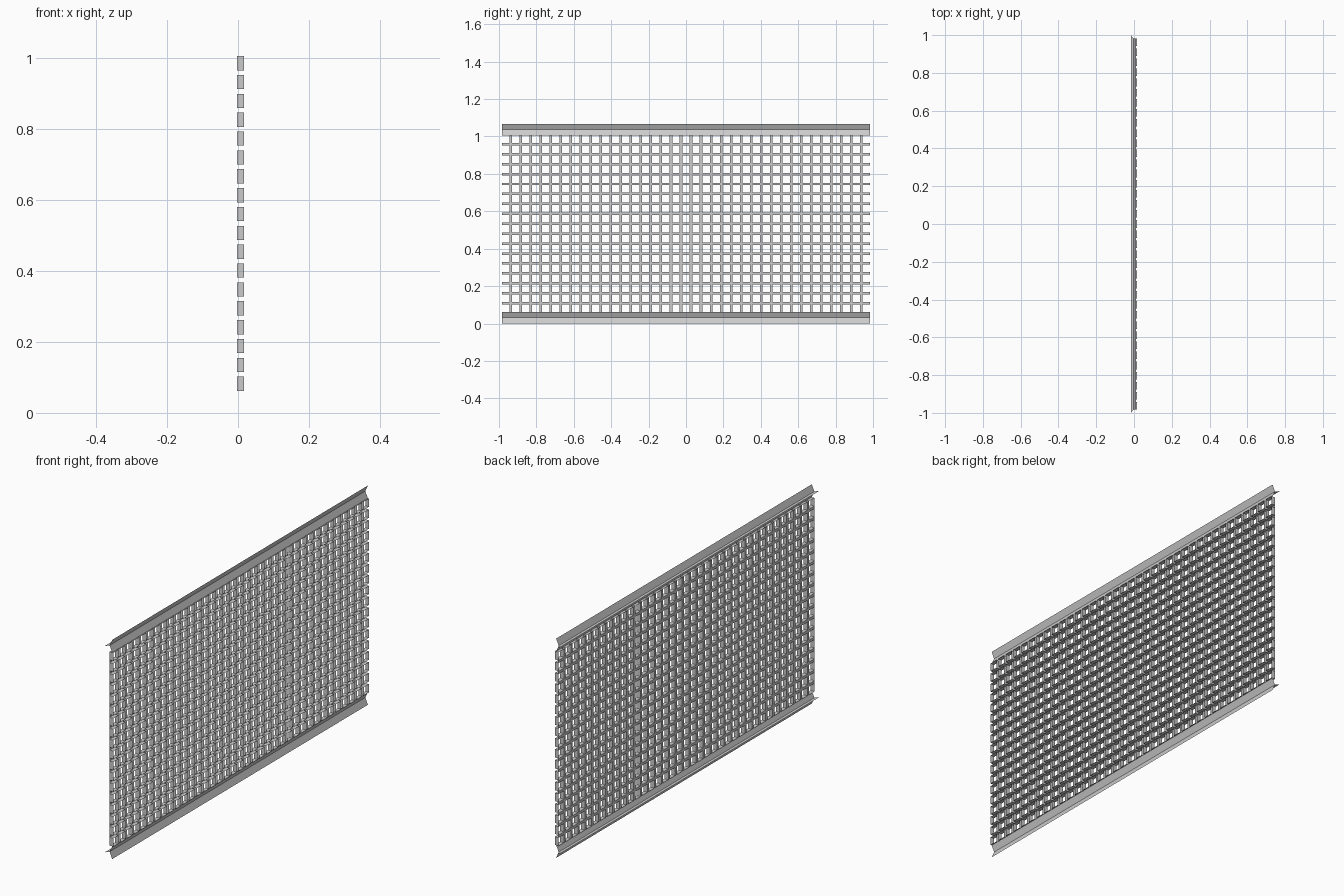
import bpy
import bmesh

cube = bpy.data.objects.get("Cube")
if cube:
    bpy.data.objects.remove(cube, do_unlink=True)

COLS, ROWS = 37, 18
HOLE = 0.04
HALF_Y = 0.983                     # panel half length
Z_LOW, Z_HIGH = 0.062, 1.005       # perforated area
X_PLATE, X_COLLAR = -0.003, 0.017  # sheet and collar rim


def finish(bm, name):
    mesh = bpy.data.meshes.new(name)
    bm.to_mesh(mesh)
    bm.free()
    obj = bpy.data.objects.new(name, mesh)
    bpy.context.collection.objects.link(obj)
    return obj


def stops(low, high, count):
    """Alternating start and end of each hole along one axis."""
    pitch = (high - low - HOLE) / (count - 1)
    return [low + i * pitch + side for i in range(count) for side in (0, HOLE)]


# Sheet with square holes, each edged by an open collar
ys = stops(-HALF_Y, HALF_Y, COLS)
zs = stops(Z_LOW, Z_HIGH, ROWS)
bm = bmesh.new()
grid = [[bm.verts.new((X_PLATE, y, z)) for z in zs] for y in ys]
for i in range(len(ys) - 1):
    for j in range(len(zs) - 1):
        ring = [grid[i][j], grid[i + 1][j], grid[i + 1][j + 1], grid[i][j + 1]]
        if i % 2 or j % 2:
            bm.faces.new(ring)
        else:
            rim = [bm.verts.new((X_COLLAR, v.co.y, v.co.z)) for v in ring]
            for k in range(4):
                n = (k + 1) % 4
                bm.faces.new((ring[k], ring[n], rim[n], rim[k]))
finish(bm, "perforated_sheet")


def strip(bm, start, end):
    """Sheet strip between two edges given as (x, z, half length)."""
    corners = [(p[0], s * p[2], p[1])
               for p, s in ((start, -1), (start, 1), (end, 1), (end, -1))]
    bm.faces.new([bm.verts.new(c) for c in corners])


# Folded edge rails: V channel with a flared flange at its fold
def rail(name, outer, fold, inner):
    bm = bmesh.new()
    crease = (X_PLATE, fold, HALF_Y)
    strip(bm, (0.011, outer, HALF_Y), crease)
    strip(bm, crease, (0.011, inner, HALF_Y))
    strip(bm, crease, (-0.017, fold, 1.0))
    bmesh.ops.remove_doubles(bm, verts=bm.verts, dist=0.0001)
    finish(bm, name)


rail("bottom_rail", 0.0, 0.032, Z_LOW)
rail("top_rail", 1.067, 1.036, Z_HIGH)
